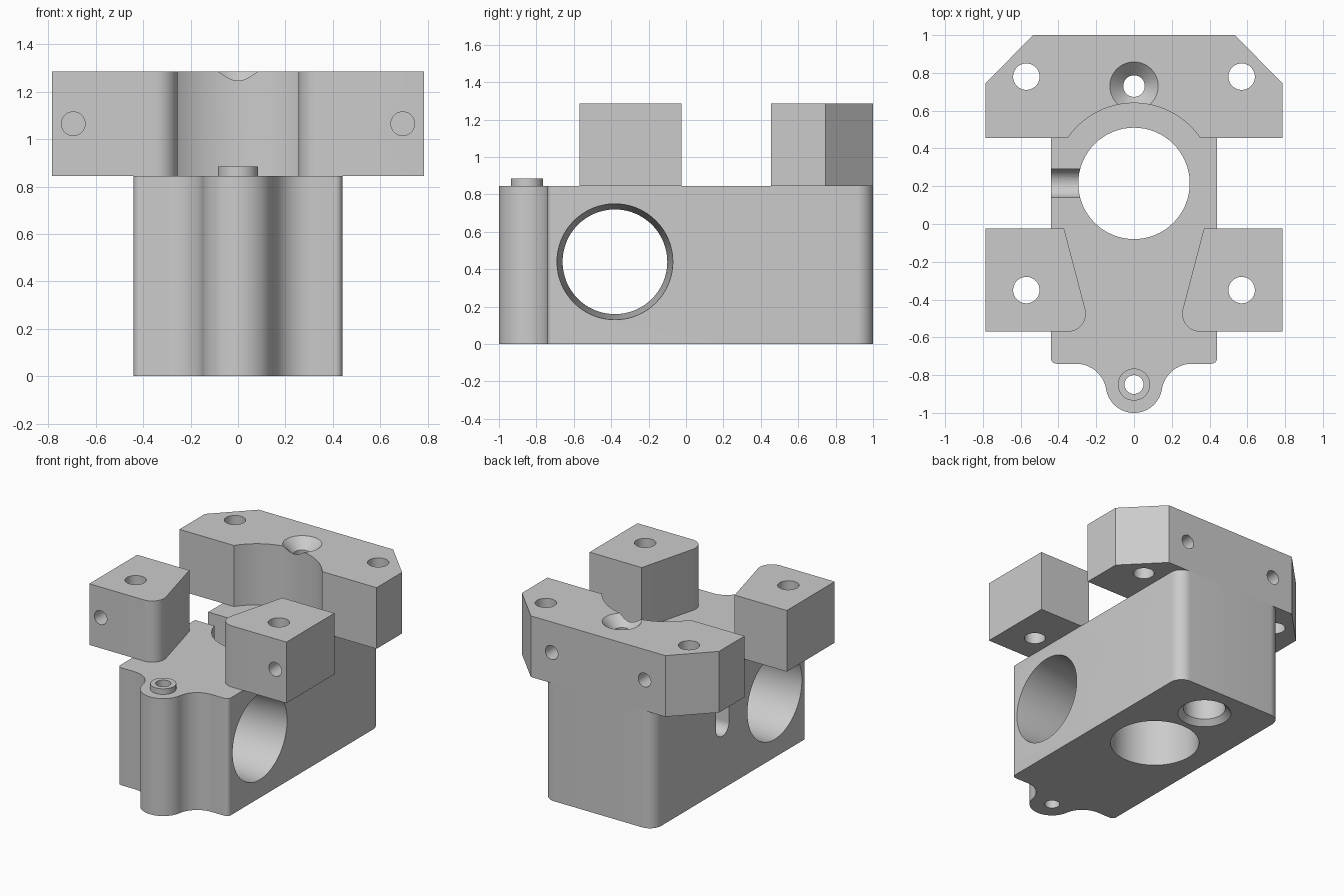
import bpy, bmesh, math
from mathutils import Matrix, Vector

if "Cube" in bpy.data.objects:
    bpy.data.objects.remove(bpy.data.objects["Cube"])

BODY_TOP, TOP = 0.845, 1.285
grey = bpy.data.materials.new("plain_grey")
grey.diffuse_color = (0.6, 0.6, 0.6, 1)
grey.use_nodes = True
grey.node_tree.nodes["Principled BSDF"].inputs["Base Color"].default_value = grey.diffuse_color

# Axis maps: local z becomes world z, x or y
AXIS = {"z": Matrix.Identity(3),
        "x": Matrix(((0, 0, 1), (1, 0, 0), (0, 1, 0))),
        "y": Matrix(((0, 1, 0), (0, 0, 1), (1, 0, 0)))}


def arc(cx, cy, r, a0, a1, n=16):
    return [(cx + r * math.cos(math.radians(a0 + (a1 - a0) * i / n)),
             cy + r * math.sin(math.radians(a0 + (a1 - a0) * i / n))) for i in range(n + 1)]


def mirrored(half):
    """Close a right-hand half outline with its mirror image."""
    return half + [(-x, y) for x, y in reversed(half) if abs(x) > 1e-5]


def loft(name, rings, axis="z"):
    """Skin a stack of equal rings of 3D points and cap both ends."""
    bm = bmesh.new()
    loops = [[bm.verts.new(AXIS[axis] @ Vector(p)) for p in ring] for ring in rings]
    n = len(loops[0])
    for a, b in zip(loops, loops[1:]):
        for i in range(n):
            bm.faces.new((a[i], a[(i + 1) % n], b[(i + 1) % n], b[i]))
    bm.faces.new(loops[0][::-1])
    bm.faces.new(loops[-1])
    bmesh.ops.recalc_face_normals(bm, faces=bm.faces)
    me = bpy.data.meshes.new(name)
    bm.to_mesh(me)
    bm.free()
    me.materials.append(grey)
    ob = bpy.data.objects.new(name, me)
    bpy.context.collection.objects.link(ob)
    return ob


def prism(name, pts, z0, z1, axis="z"):
    return loft(name, [[(x, y, z) for x, y in pts] for z in (z0, z1)], axis)


def turned(u, v, profile, axis="z", n=64):
    """Round cutter from (radius, height) pairs, centred on u, v."""
    return loft("cutter", [[(x, y, h) for x, y in arc(u, v, r, 0, 360, n)[:-1]]
                           for r, h in profile], axis)


def finish(ob, cutters=()):
    bpy.ops.object.select_all(action="DESELECT")
    bpy.context.view_layer.objects.active = ob
    ob.select_set(True)
    for c in cutters:
        m = ob.modifiers.new("cut", "BOOLEAN")
        m.operation, m.solver, m.object = "DIFFERENCE", "EXACT", c
        bpy.ops.object.modifier_apply(modifier=m.name)
        bpy.data.objects.remove(c)
    bpy.ops.object.shade_smooth_by_angle(angle=math.radians(30))


# Main body with rounded back corners and a blended front lug
cx = math.sqrt(0.31 ** 2 - 0.05 ** 2)
meet = math.degrees(math.atan2(-0.05, cx))
half = (arc(0, -0.85, 0.15, -90, meet)
        + arc(cx, -0.90, 0.16, 180 + meet, 90)[1:]
        + arc(0.41, -0.71, 0.03, -90, 0, 6)
        + arc(0.35, 0.91, 0.09, 0, 90, 10))
body = prism("main_body", mirrored(half), 0, BODY_TOP)
slot = [(0.29, 0.95)] + arc(0.215, 0.455, 0.075, 0, -180) + [(0.14, 0.95)]
finish(body, [
    turned(0, 0.215, [(0.295, -0.1), (0.295, 1)]),                              # vertical bore
    turned(-0.38, 0.44, [(0.314, -0.5), (0.28, 0), (0.314, 0.5)], "x"),         # waisted cross bore
    turned(0, 0.73, [(0.227, -0.05), (0.14, 0.037), (0.14, 0.6),
                     (0.057, 0.6), (0.057, 1)]),                                # stepped rear hole
    turned(0, -0.85, [(0.05, -0.1), (0.05, 1)]),                                # lug hole
    prism("cutter", slot, -0.5, -0.2, "x"),                                     # side slot
])

# Raised ring on the lug
ring = prism("lug_ring", arc(0, -0.85, 0.085, 0, 360, 48)[:-1], BODY_TOP, 0.885)
finish(ring, [turned(0, -0.85, [(0.05, 0.7), (0.05, 1)])])

# Back plate with chamfered corners and an arc notch around the bore
a = math.degrees(math.asin(0.24 / 0.425))
half = arc(0, 0.215, 0.425, 90, a, 20) + [(0.785, 0.455), (0.785, 0.745), (0.535, 1.0)]
plate = prism("back_plate", mirrored(half), BODY_TOP, TOP)
cuts = [turned(0, 0.73, [(0.057, 0.7), (0.057, 1.214), (0.178, 1.335)])]
for s in (-1, 1):
    cuts.append(turned(s * 0.57, 0.78, [(0.07, 0.7), (0.07, 1.4)]))
    cuts.append(turned(1.065, s * 0.37, [(0.05, 0.72), (0.05, 1.1)], "y", 40))
finish(plate, cuts)

# Front mounting blocks, left and right
outline = [(0.785, -0.57), (0.785, -0.025), (0.37, -0.025)] + arc(0.35, -0.475, 0.095, 165, 270)
for s, side in ((-1, "left"), (1, "right")):
    block = prism(side + "_front_block", [(s * x, y) for x, y in outline], BODY_TOP, TOP)
    finish(block, [
        turned(s * 0.57, -0.35, [(0.07, 0.7), (0.07, 1.4)]),
        turned(1.065, s * 0.695, [(0.05, -0.7), (0.05, -0.27)], "y", 40),
    ])
